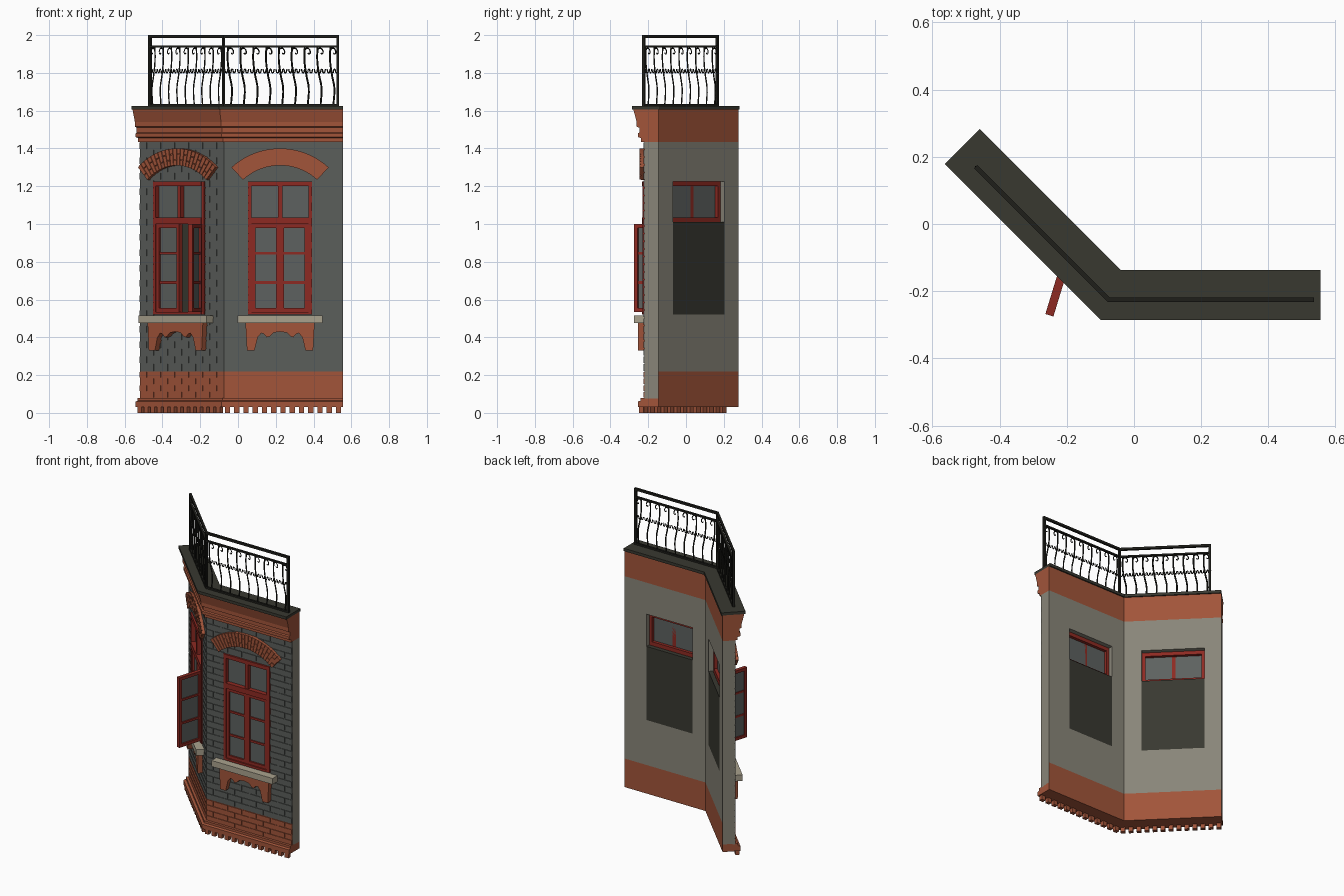
import bpy, bmesh, math
from mathutils import Vector, Matrix

cube = bpy.data.objects.get("Cube")
if cube:
    bpy.data.objects.remove(cube)


def material(name, r, g, b):
    m = bpy.data.materials.new(name)
    m.use_nodes = True
    m.diffuse_color = (r, g, b, 1)
    m.node_tree.nodes["Principled BSDF"].inputs["Base Color"].default_value = (r, g, b, 1)
    return m


BRICK = material("orange brick", 0.36, 0.09, 0.042)
GREY = material("grey brick", 0.105, 0.112, 0.105)
PLASTER = material("beige plaster", 0.25, 0.235, 0.19)
STONE = material("pale stone", 0.40, 0.36, 0.27)
RED = material("red paint", 0.27, 0.023, 0.016)
GLASS = material("grey glass", 0.11, 0.12, 0.115)
SLATE = material("dark slate", 0.04, 0.04, 0.03)
IRON = material("black iron", 0.013, 0.013, 0.01)

LENGTH, BACK = 0.63, -0.08
MITRE = math.tan(math.radians(22.5))
CORNER = Vector((-0.075, -0.225, 0))
H = math.sqrt(0.5)
# Each wing: along-wall and outward directions, window centre, width scale, rail length
WINGS = {
    "left": (Vector((1, 0, 0)), Vector((0, -1, 0)), 0.2975, 1.0, 0.61),
    "right": (Vector((-H, H, 0)), Vector((-H, -H, 0)), 0.334, 1.13, 0.56),
}


def place(side, p):
    """Wall coordinates (along, outward, up) to world, mitred at the corner."""
    along, out = WINGS[side][:2]
    s = -MITRE * p[1] if abs(p[0]) < 1e-6 else p[0]
    return CORNER + along * s + out * p[1] + Vector((0, 0, p[2]))


def prism(bm, first, last):
    a = [bm.verts.new(p) for p in first]
    b = [bm.verts.new(p) for p in last]
    bm.faces.new(a)
    bm.faces.new(b[::-1])
    for i in range(len(a)):
        j = (i + 1) % len(a)
        bm.faces.new((a[j], a[i], b[i], b[j]))
    return a + b


def box(bm, s0, s1, d0, d1, z0, z1):
    q = ((d0, z0), (d1, z0), (d1, z1), (d0, z1))
    return prism(bm, [(s0, *p) for p in q], [(s1, *p) for p in q])


def moulding(bm, profile, s1=LENGTH):
    prism(bm, [(0, *p) for p in profile], [(s1, *p) for p in profile])


def cutout(bm, outline, d0, d1):
    prism(bm, [(s, d0, z) for s, z in outline], [(s, d1, z) for s, z in outline])


def finish(name, side, bm, mats, rule=None):
    bmesh.ops.recalc_face_normals(bm, faces=bm.faces)
    if rule:
        for f in bm.faces:
            f.material_index = rule(f.normal)
    for v in bm.verts:
        v.co = place(side, v.co)
    bmesh.ops.recalc_face_normals(bm, faces=bm.faces)
    name = f"{side}_{name}"
    me = bpy.data.meshes.new(name)
    bm.to_mesh(me)
    bm.free()
    for m in mats:
        me.materials.append(m)
    bpy.context.collection.objects.link(bpy.data.objects.new(name, me))


def bricks(bm, z0, z1, rows, hole=None):
    """Running bond courses, leaving out the window hole."""
    h, n, gap = (z1 - z0) / rows, 0.105, 0.003
    for r in range(rows):
        z = z0 + r * h
        spans = [(0, LENGTH)]
        if hole and hole[2] < z + h / 2 < hole[3]:
            spans = [(0, hole[0]), (hole[1], LENGTH)]
        for lo, hi in spans:
            s = -n / 2 * (r % 2)
            while s < hi:
                a, b = max(s + gap, lo), min(s + n - gap, hi)
                if s <= 0:
                    a = 0
                if b - a > 0.008:
                    box(bm, a, b, -0.006, 0, z + gap, z + h - gap)
                s += n


def sash(frame, glass, s0, s1, z0, z1, bars):
    """Framed panes with horizontal bars; returns the new vertices."""
    t = 0.02
    vs = box(frame, s0, s0 + t, -0.025, 0, z0, z1) + box(frame, s1 - t, s1, -0.025, 0, z0, z1)
    for z in (z0, z1 - t):
        vs += box(frame, s0 + t, s1 - t, -0.025, 0, z, z + t)
    for i in range(1, bars + 1):
        z = z0 + (z1 - z0) * i / (bars + 1)
        vs += box(frame, s0 + t, s1 - t, -0.02, -0.004, z - 0.007, z + 0.007)
    return vs + box(glass, s0 + t, s1 - t, -0.017, -0.011, z0 + t, z1 - t)


def iron_curve(name, side, paths, radius):
    cu = bpy.data.curves.new(f"{side}_{name}", "CURVE")
    cu.dimensions = "3D"
    cu.bevel_depth, cu.bevel_resolution, cu.resolution_u = radius, 0, 4
    for path in paths:
        sp = cu.splines.new("BEZIER")
        sp.bezier_points.add(len(path) - 1)
        for bp, (s, z) in zip(sp.bezier_points, path):
            bp.co = place(side, (s, 0, z))
            bp.handle_left_type = bp.handle_right_type = "AUTO"
    cu.materials.append(IRON)
    bpy.context.collection.objects.link(bpy.data.objects.new(cu.name, cu))


for side, (_, _, c, k, rail) in WINGS.items():
    lo, hi, zb, zt, zm = c - 0.17 * k, c + 0.17 * k, 0.52, 1.225, 1.01

    # Wall core in four pieces around the window hole
    bm = bmesh.new()
    core = -0.004
    box(bm, 0, lo, BACK, core, 0.22, 1.435)
    box(bm, hi, LENGTH, BACK, core, 0.22, 1.435)
    box(bm, lo, hi, BACK, core, 0.22, zb)
    box(bm, lo, hi, BACK, core, zt, 1.435)
    finish("wall", side, bm, (GREY, PLASTER), lambda n: 0 if n.y > 0.5 else 1)
    bm = bmesh.new()
    bricks(bm, 0.22, 1.435, 30, (lo, hi, zb, zt))
    finish("wall_bricks", side, bm, (GREY,))

    # Orange base, plinth and teeth
    bm = bmesh.new()
    box(bm, 0, LENGTH, BACK, core, 0.075, 0.22)
    finish("base", side, bm, (BRICK, PLASTER), lambda n: 0 if abs(n.y) > 0.5 else 1)
    bm = bmesh.new()
    bricks(bm, 0.078, 0.22, 4)
    moulding(bm, ((BACK, 0.03), (0.03, 0.03), (0.03, 0.06), (0.015, 0.065), (0.015, 0.08), (BACK, 0.08)))
    for i in range(13):
        s = 0.005 + i * 0.049
        box(bm, s, s + 0.028, 0, 0.025, 0, 0.03)
    finish("plinth", side, bm, (BRICK,))

    # Stepped cornice and roof slab
    bm = bmesh.new()
    moulding(bm, ((BACK, 1.435), (0.012, 1.435), (0.012, 1.455), (0.03, 1.46), (0.03, 1.48),
                  (0.022, 1.485), (0.022, 1.51), (0.036, 1.515), (0.036, 1.54), (0.052, 1.6),
                  (0.052, 1.606), (BACK, 1.606)))
    finish("cornice", side, bm, (BRICK,))
    bm = bmesh.new()
    box(bm, 0, LENGTH, -0.088, 0.06, 1.605, 1.624)
    finish("roof_slab", side, bm, (SLATE,))

    # Brick window arch: backing band and two rings of voussoirs
    bm = bmesh.new()

    def ring(r0, r1, a0, a1, d, steps):
        angles = [a0 + (a1 - a0) * i / steps for i in range(steps + 1)]
        arc = [(r1, a) for a in angles] + [(r0, a) for a in reversed(angles)]
        cutout(bm, [(c + k * r * math.sin(a), 1.02 + r * math.cos(a)) for r, a in arc], -0.005, d)

    half, count = math.radians(42.6), 22
    ring(0.29, 0.38, -half, half, 0.014, 24)
    for i in range(count):
        a = -half + 2 * half * i / count
        split = 0.32 if i % 2 else 0.35
        for r0, r1 in ((0.29, split - 0.002), (split + 0.002, 0.38)):
            ring(r0, r1, a + 0.005, a + 2 * half / count - 0.005, 0.02, 1)
    finish("window_arch", side, bm, (BRICK,))

    # Sill and scalloped apron below it
    bm = bmesh.new()
    box(bm, c - 0.225 * k, c + 0.225 * k, core, 0.05, 0.475, 0.515)
    finish("sill", side, bm, (STONE,))
    bm = bmesh.new()
    edge = [(0.0, 0.43), (0.035, 0.425), (0.055, 0.405), (0.07, 0.4), (0.085, 0.418), (0.1, 0.422),
            (0.118, 0.4), (0.135, 0.33), (0.175, 0.33), (0.183, 0.476)]
    outline = [(c + k * w, z) for w, z in edge] + [(c - k * w, z) for w, z in edge[:0:-1]]
    cutout(bm, outline, core, 0.03)
    finish("sill_apron", side, bm, (BRICK,))

    # Window frame, fanlights and sashes
    frame, glass = bmesh.new(), bmesh.new()
    t = 0.02
    for s in (lo, hi - t):
        box(frame, s, s + t, -0.05, 0.005, zb, zt)
    for z0, z1 in ((zb, zb + 0.015), (zm - 0.01, zm + 0.025), (zt - 0.025, zt)):
        box(frame, lo + t, hi - t, -0.05, 0.008, z0, z1)
    box(frame, c - 0.012, c + 0.012, -0.03, 0.002, zm + 0.025, zt - 0.025)
    box(glass, lo + t, hi - t, -0.03, -0.022, zm + 0.025, zt - 0.025)
    z0, z1 = zb + 0.015, zm - 0.01
    sash(frame, glass, c, hi - t, z0, z1, 2)
    near = sash(frame, glass, lo + t, c, z0, z1, 2)
    if side == "right":
        hinge = Matrix.Translation((lo + t, 0, 0))
        swing = hinge @ Matrix.Rotation(math.radians(118), 4, "Z") @ hinge.inverted()
        for v in near:
            v.co = swing @ v.co
    finish("window_frame", side, frame, (RED,))
    finish("window_glass", side, glass, (GLASS,))
    bm = bmesh.new()
    box(bm, lo, hi, BACK, -0.052, zb, zm)
    finish("window_backing", side, bm, (SLATE,))

    # Iron railing: rails and posts
    bm = bmesh.new()
    for z, h in ((1.985, 0.015), (1.935, 0.01), (1.624, 0.012)):
        box(bm, 0, rail, -0.007, 0.007, z, z + h)
    box(bm, 0, 0.007, -0.007, 0.007, 1.624, 2)
    box(bm, rail - 0.014, rail, -0.007, 0.007, 1.624, 2)
    finish("railing_frame", side, bm, (IRON,))

    # Wavy balusters with a top curl and a small scroll at mid height
    bars, scrolls = [], []
    for i in range(9):
        s = rail * (i + 0.5) / 9
        bars.append([(s - 0.012, 1.94), (s - 0.014, 1.87), (s - 0.004, 1.79), (s + 0.009, 1.72), (s + 0.004, 1.63)])
        scrolls.append([(s - 0.013, 1.9), (s - 0.004, 1.93), (s + 0.012, 1.925), (s + 0.012, 1.9), (s + 0.004, 1.905)])
        scrolls.append([(s + x * 0.01, 1.8 + 0.02 * (x % 2)) for x in range(-3, 4)])
    iron_curve("balusters", side, bars, 0.005)
    iron_curve("scrolls", side, scrolls, 0.0035)
